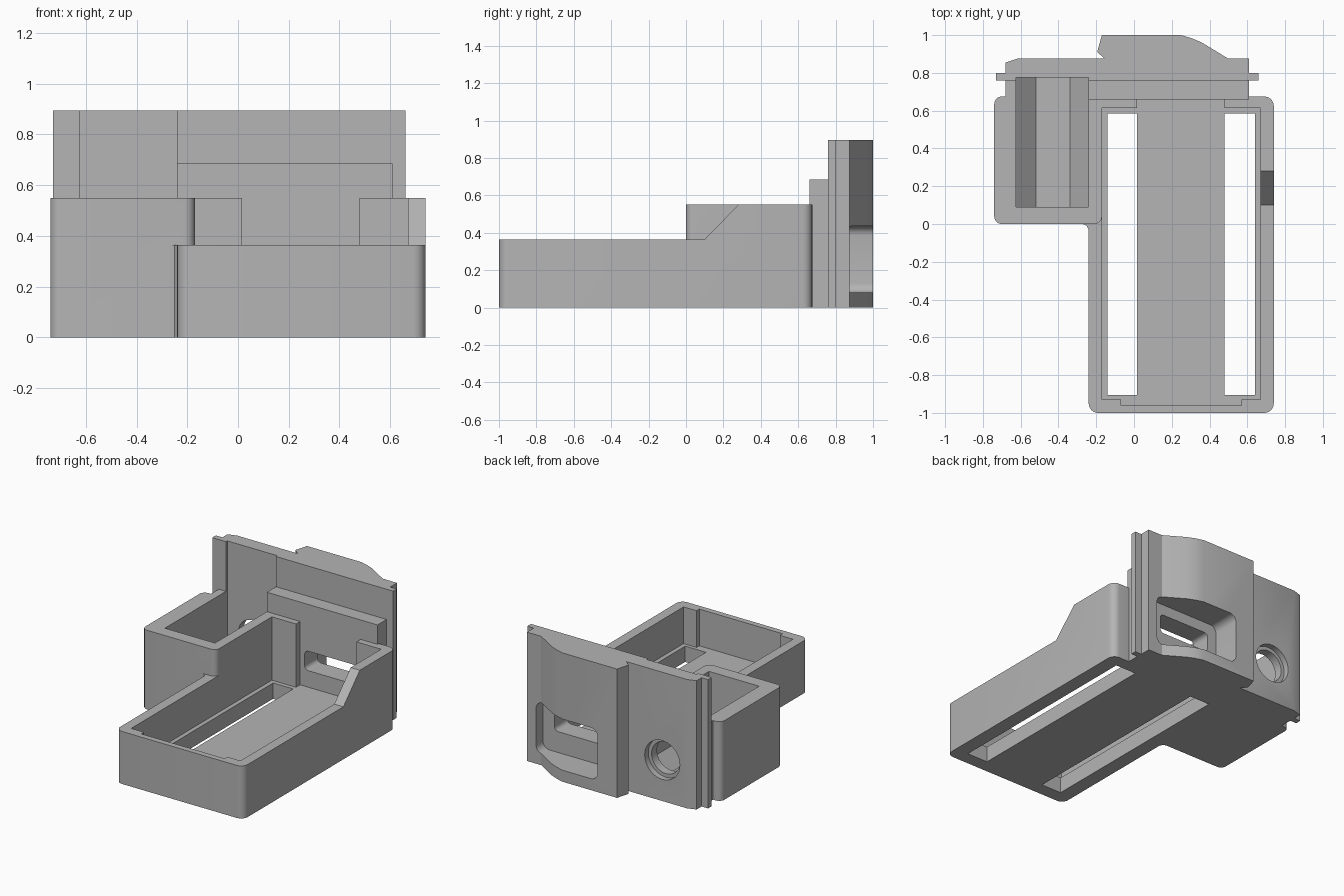
import bpy, bmesh, math

start = bpy.data.objects.get("Cube")
if start:
    bpy.data.objects.remove(start, do_unlink=True)

grey = bpy.data.materials.new("plain grey")
grey.use_nodes = True
grey.diffuse_color = (0.46, 0.46, 0.46, 1)
grey.node_tree.nodes["Principled BSDF"].inputs["Base Color"].default_value = (0.46, 0.46, 0.46, 1)

PLACE = {
    "x": lambda a, b, c: (c, a, b),
    "y": lambda a, b, c: (a, c, b),
    "z": lambda a, b, c: (a, b, c),
}


def prism(name, points, axis, low, high):
    """Extrude a 2D outline along an axis."""
    bm = bmesh.new()
    put = PLACE[axis]
    ends = [[bm.verts.new(put(a, b, c)) for a, b in points] for c in (low, high)]
    for ring in ends:
        bm.faces.new(ring)
    n = len(points)
    for i in range(n):
        j = (i + 1) % n
        bm.faces.new((ends[0][i], ends[0][j], ends[1][j], ends[1][i]))
    bmesh.ops.recalc_face_normals(bm, faces=bm.faces)
    mesh = bpy.data.meshes.new(name)
    bm.to_mesh(mesh)
    bm.free()
    mesh.materials.append(grey)
    obj = bpy.data.objects.new(name, mesh)
    bpy.context.collection.objects.link(obj)
    return obj


def rounded(a0, a1, b0, b1, r=0.0, steps=6):
    """Rectangle outline with rounded corners."""
    if r == 0:
        return [(a0, b0), (a1, b0), (a1, b1), (a0, b1)]
    centres = [(a1 - r, b1 - r), (a0 + r, b1 - r), (a0 + r, b0 + r), (a1 - r, b0 + r)]
    return [(ca + r * math.cos(t), cb + r * math.sin(t))
            for q, (ca, cb) in enumerate(centres)
            for t in [math.pi / 2 * (q + k / steps) for k in range(steps + 1)]]


def circle(a, b, r, n=40):
    return [(a + r * math.cos(math.tau * k / n), b + r * math.sin(math.tau * k / n)) for k in range(n)]


def combine(target, tool, operation):
    mod = target.modifiers.new(tool.name, "BOOLEAN")
    mod.operation = operation
    mod.solver = "EXACT"
    mod.object = tool
    bpy.context.view_layer.objects.active = target
    bpy.ops.object.modifier_apply(modifier=mod.name)
    bpy.data.objects.remove(tool, do_unlink=True)


def add(target, *args):
    combine(target, prism(*args), "UNION")


def cut(target, *args):
    combine(target, prism(*args), "DIFFERENCE")


# Long tray with low front and sloped shoulder
housing = prism("housing", rounded(-0.24, 0.74, -1, 0.675, 0.05), "z", 0, 0.55)
cut(housing, "shoulder_cut",
    [(-1.1, 0.365), (0.1, 0.365), (0.28, 0.55), (0.28, 0.7), (-1.1, 0.7)], "x", -1, 1)

# Side box, its link to the panel, and the small inside fillet
add(housing, "side_box", rounded(-0.74, -0.17, 0, 0.675, 0.04), "z", 0, 0.55)
add(housing, "box_link", rounded(-0.68, -0.17, 0.5, 0.79), "z", 0, 0.55)
add(housing, "corner_fillet",
    [(-0.27, 0.01), (-0.27, 0), (-0.25, -0.01), (-0.24, -0.03), (-0.23, -0.03), (-0.23, 0.01)],
    "z", 0, 0.365)

# Back panel with side flanges and bulged rear face
panel = prism("back_panel", [
    (-0.73, 0.76), (0.66, 0.76), (0.66, 0.8), (0.61, 0.8), (0.61, 0.875), (0.5, 0.875),
    (0.36, 0.96), (0.31, 0.982), (0.25, 1), (-0.17, 1), (-0.195, 0.91), (-0.155, 0.875),
    (-0.62, 0.875), (-0.68, 0.855), (-0.68, 0.8), (-0.73, 0.8)], "z", 0, 0.895)
combine(housing, panel, "UNION")
add(housing, "inner_step", rounded(-0.24, 0.61, 0.66, 0.78), "z", 0, 0.685)

# Tray hollow, rear gap and front notch
FLOOR = 0.11
cut(housing, "tray_hollow", rounded(-0.17, 0.67, -0.93, 0.615), "z", FLOOR, 0.62)
cut(housing, "rear_gap", rounded(0.015, 0.48, 0.5, 0.66), "z", FLOOR, 0.66)
cut(housing, "front_notch", rounded(-0.07, 0.57, -0.96, -0.9), "z", FLOOR, 0.5)

# Two long slots through the floor
for name, x0, x1 in (("left_slot", 0.48, 0.64), ("right_slot", -0.14, 0.015)):
    cut(housing, name, rounded(x0, x1, -0.905, 0.585), "z", -0.1, 0.2)

# Side box hollow with chamfered floor
cut(housing, "box_hollow", [
    (-0.52, 0.09), (-0.34, 0.09), (-0.24, 0.19), (-0.24, 1), (-0.625, 1), (-0.625, 0.19)],
    "y", 0.09, 0.775)

# Round port with a shallow counterbore
cut(housing, "round_port", circle(-0.43, 0.285, 0.11), "y", 0.72, 1.1)
cut(housing, "port_rim", circle(-0.43, 0.285, 0.135), "y", 0.835, 1.1)

# Rear window recess and its smaller inner opening
cut(housing, "window_recess", rounded(-0.02, 0.54, 0.08, 0.435, 0.05), "y", 0.8, 1.1)
cut(housing, "window_opening", rounded(0.05, 0.45, 0.225, 0.36, 0.03), "y", 0.6, 0.9)

# Smooth rounded corners, keep hard edges
bpy.ops.object.select_all(action="DESELECT")
housing.select_set(True)
bpy.context.view_layer.objects.active = housing
bpy.ops.object.shade_smooth_by_angle(angle=math.radians(25))
